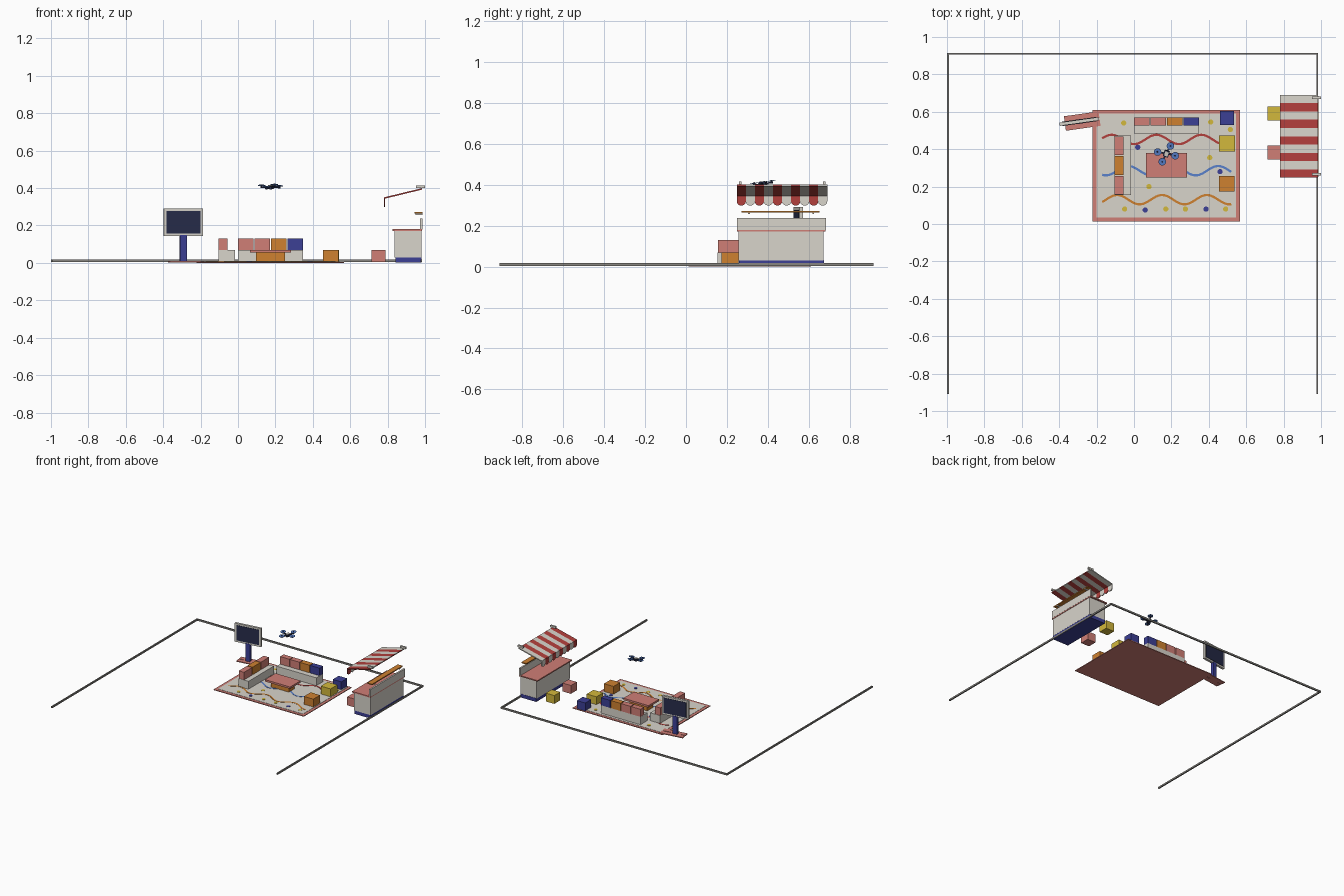
import bpy, bmesh, math
from mathutils import Matrix, Vector

if "Cube" in bpy.data.objects:
    bpy.data.objects.remove(bpy.data.objects["Cube"])

COL = dict(coral=(.63, .21, .18), red=(.45, .05, .045), blue=(.045, .05, .3), orange=(.62, .22, .03),
           yellow=(.65, .48, .045), cream=(.69, .66, .6), sky=(.1, .22, .6), dark=(.02, .026, .07),
           grey=(.25, .24, .22), wood=(.5, .2, .07))
MATS = {}
for key, c in COL.items():
    MATS[key] = bpy.data.materials.new(key)
    MATS[key].diffuse_color = (*c, 1)


def finish(name, bm, col, mat=None):
    bmesh.ops.recalc_face_normals(bm, faces=bm.faces)
    me = bpy.data.meshes.new(name)
    bm.to_mesh(me)
    bm.free()
    me.materials.append(MATS[col])
    ob = bpy.data.objects.new(name, me)
    bpy.context.collection.objects.link(ob)
    if mat:
        ob.matrix_world = mat
    return ob


def box(name, x, y, z, col, mat=None):
    """Box from (min, max) pairs."""
    bm = bmesh.new()
    bmesh.ops.create_cube(bm, size=1)
    for v in bm.verts:
        v.co = [r[0] if c < 0 else r[1] for r, c in zip((x, y, z), v.co)]
    return finish(name, bm, col, mat)


def cyl(name, loc, r, h, col, mat=None, seg=20):
    bm = bmesh.new()
    bmesh.ops.create_cone(bm, cap_ends=True, segments=seg, radius1=r, radius2=r, depth=h,
                          matrix=Matrix.Translation(loc))
    return finish(name, bm, col, mat)


def prism(name, pts, push, col):
    """Closed outline pushed along a vector."""
    bm = bmesh.new()
    f = bm.faces.new([bm.verts.new(p) for p in pts])
    g = bmesh.ops.extrude_face_region(bm, geom=[f])
    bmesh.ops.translate(bm, vec=Vector(push), verts=[v for v in g['geom'] if isinstance(v, bmesh.types.BMVert)])
    return finish(name, bm, col)


def ribbon(name, y0, amp, period, phase, col):
    """Flat wavy stripe on the rug."""
    bm = bmesh.new()
    n, x0, x1, w = 60, -.17, .52, .006
    prev = None
    for i in range(n + 1):
        x = x0 + (x1 - x0) * i / n
        a = math.tau * (x - phase) / period
        y = y0 + amp * math.cos(a)
        t = Vector((1, -amp * math.tau / period * math.sin(a))).normalized()
        row = [bm.verts.new((x - t.y * s, y + t.x * s, .0095)) for s in (-w, w)]
        if prev:
            bm.faces.new((prev[0], row[0], row[1], prev[1]))
        prev = row
    g = bmesh.ops.extrude_face_region(bm, geom=bm.faces[:])
    bmesh.ops.translate(bm, vec=(0, 0, -.003), verts=[v for v in g['geom'] if isinstance(v, bmesh.types.BMVert)])
    return finish(name, bm, col)


# floor rails on three sides
RZ = (.004, .017)
box("rail_left", (-1, -.99), (-.91, .915), RZ, "grey")
box("rail_right", (.975, .985), (-.91, .915), RZ, "grey")
box("rail_back", (-.99, .975), (.905, .915), RZ, "grey")

# rug with border, waves and dots
box("rug_border", (-.222, .567), (.013, .61), (0, .006), "coral")
box("rug_field", (-.2, .545), (.035, .59), (.003, .008), "cream")
ribbon("rug_wave_back", .452, .025, .24, .12, "red")
ribbon("rug_wave_middle", .285, .025, .24, -.03, "sky")
ribbon("rug_wave_front", .13, .025, .24, -.09, "orange")
DOTS = {"yellow": [(-.055, .54), (.41, .545), (.515, .505), (.405, .355), (.08, .2), (-.05, .08), (.17, .08),
                   (.275, .08), (.49, .08)],
        "blue": [(.02, .41), (.46, .28), (.06, .075), (.385, .08)]}
for col, spots in DOTS.items():
    for x, y in spots:
        cyl("rug_dot", (x, y, .008), .014, .004, col)

# back sofa
box("back_sofa_base", (0, .348), (.483, .57), (.007, .07), "cream")
for i, col in enumerate(("coral", "coral", "orange", "blue")):
    x = .001 + i * .088
    box("back_sofa_cushion", (x, x + .082), (.526, .57), (.07, .13), col)

# left sofa
box("left_sofa_base", (-.103, -.017), (.155, .472), (.007, .07), "cream")
for i, col in enumerate(("coral", "orange", "coral")):
    y = .157 + i * .106
    box("left_sofa_cushion", (-.103, -.057), (y, y + .1), (.07, .13), col)

# low table
box("table_body", (.095, .25), (.28, .35), (.007, .056), "orange")
box("table_top", (.063, .283), (.248, .38), (.055, .07), "coral")

# cube stools: centre x, centre y, width, colour
for x, y, w, col in ((.497, .567, .074, "blue"), (.497, .43, .085, "yellow"), (.497, .216, .083, "orange"),
                     (.752, .383, .074, "coral"), (.752, .591, .074, "yellow")):
    box("cube_stool", (x - w / 2, x + w / 2), (y - w / 2, y + w / 2), (.004, .07), col)

# service counter
box("counter_plinth", (.841, .981), (.258, .674), (.003, .031), "blue")
box("counter_body", (.838, .982), (.257, .672), (.03, .172), "cream")
box("counter_top", (.825, .985), (.25, .682), (.171, .18), "coral")
box("counter_back_panel", (.973, .986), (.25, .684), (.179, .237), "cream")
box("hanging_shelf", (.944, .986), (.27, .652), (.264, .272), "orange")
for y in (.308, .622):
    box("shelf_bracket", (.95, .986), (y - .004, y + .004), (.256, .264), "cream")

# striped awning with scalloped valance
STEP = .0442
for i in range(10):
    y0 = .248 + i * STEP
    col = "cream" if i % 2 else "red"
    prism("awning_stripe", [(.783, y0, .343), (.985, y0, .392), (.985, y0, .4), (.783, y0, .351)],
          (0, STEP, 0), col)
    arc = [(y0 + STEP / 2 - STEP / 2 * math.cos(math.pi * k / 10), .318 - .02 * math.sin(math.pi * k / 10))
           for k in range(11)]
    prism("awning_scallop", [(.78, y, z) for y, z in [(y0, .35)] + arc + [(y0 + STEP, .35)]], (.007, 0, 0), col)
for y in (.265, .675):
    box("awning_bracket", (.953, 1), (y - .007, y + .007), (.4, .415), "cream")

# standing display, slightly turned
T = Matrix.Translation((-.293, .548, 0)) @ Matrix.Rotation(math.radians(8), 4, 'Z')
for y in (-.021, .021):
    box("display_foot", (-.077, .11), (y - .018, y + .018), (.002, .009), "coral", T)
box("display_foot_joint", (-.04, .04), (-.006, .006), (.002, .009), "coral", T)
box("display_post", (-.018, .018), (-.012, .012), (.006, .15), "blue", T)
box("display_frame", (-.106, .106), (-.009, .009), (.143, .29), "cream", T)
for s in (-1, 1):
    box("display_screen", (-.091, .091), tuple(sorted((s * .008, s * .0115))), (.157, .277), "dark", T)

# hovering four-rotor drone
D = (Matrix.Translation((.173, .376, .405)) @ Matrix.Rotation(math.radians(8), 4, 'X')
     @ Matrix.Rotation(math.radians(-20), 4, 'Z'))
box("drone_body", (-.014, .014), (-.017, .017), (-.009, .007), "dark", D)
box("drone_cap", (-.01, .01), (-.012, .012), (.006, .011), "cream", D)
for a in (83, 263, 8, 188):
    A = D @ Matrix.Rotation(math.radians(a), 4, 'Z')
    box("drone_arm", (.008, .048), (-.004, .004), (-.004, .003), "dark", A)
    cyl("drone_motor", (.048, 0, .002), .006, .014, "dark", A, 10)
    cyl("drone_rotor", (.048, 0, .008), .02, .003, "sky", A)
    cyl("drone_hub", (.048, 0, .01), .005, .005, "dark", A, 10)

for m in bpy.data.materials:
    if m.users and not m.is_grease_pencil:
        m.use_nodes = True
        m.node_tree.nodes["Principled BSDF"].inputs["Base Color"].default_value = m.diffuse_color
